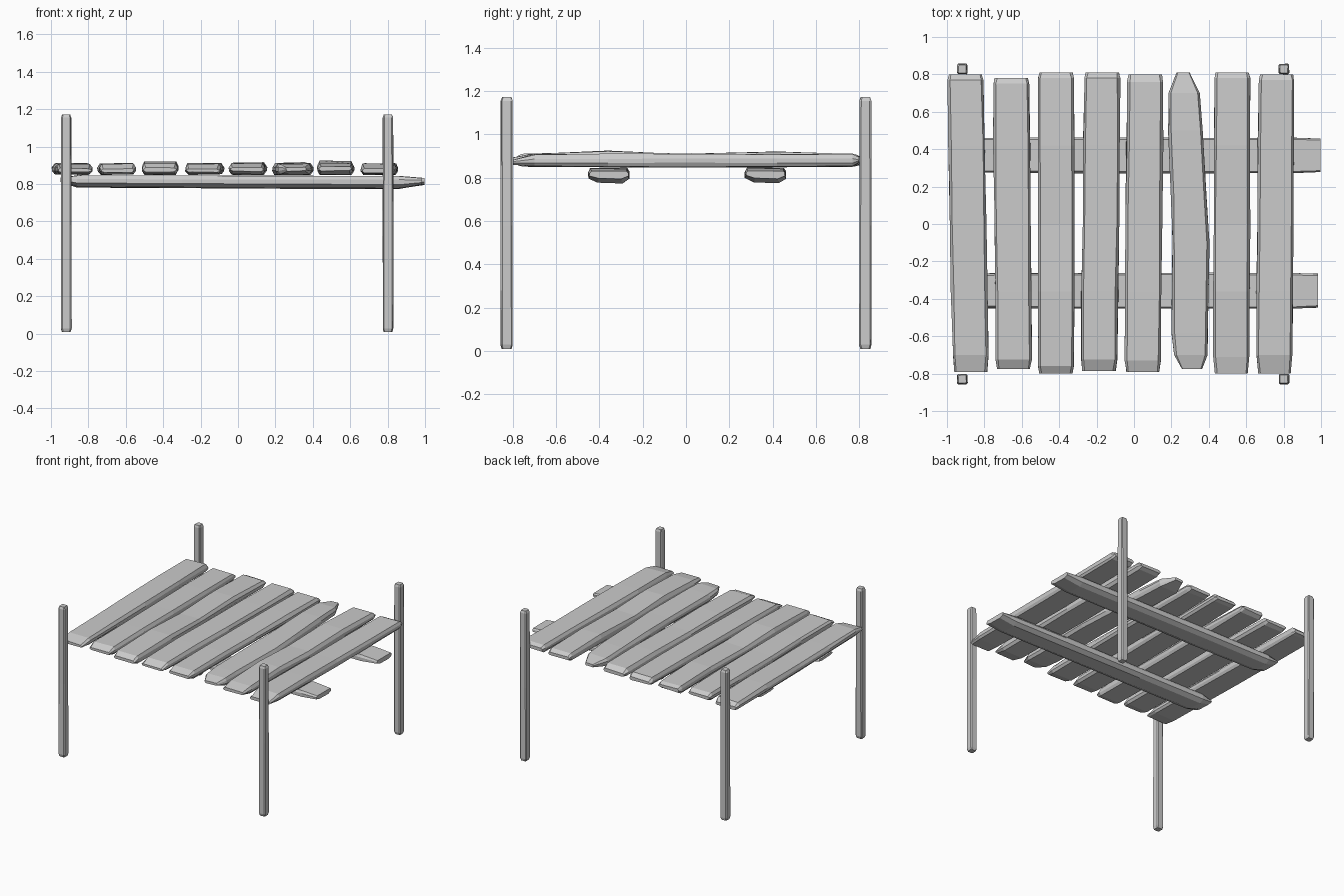
import bpy, bmesh, random
from mathutils import Vector

random.seed(4)

ORDER = {'X': (2, 0, 1), 'Y': (0, 2, 1), 'Z': (0, 1, 2)}


def loft(name, axis, profile, rings, jitter=0.0):
    """Flat-faced bar; each ring is (position, centre_u, centre_v, scale_u, scale_v)."""
    bm = bmesh.new()
    loops = []
    for pos, cu, cv, su, sv in rings:
        loop = []
        for u, v in profile:
            p = (cu + u * su + random.uniform(-jitter, jitter),
                 cv + v * sv + random.uniform(-jitter, jitter), pos)
            loop.append(bm.verts.new(Vector([p[i] for i in ORDER[axis]])))
        loops.append(loop)
    n = len(profile)
    for a, b in zip(loops, loops[1:]):
        for i in range(n):
            j = (i + 1) % n
            bm.faces.new((a[i], a[j], b[j], b[i]))
    bm.faces.new(loops[0])
    bm.faces.new(loops[-1])
    bmesh.ops.recalc_face_normals(bm, faces=bm.faces[:])
    mesh = bpy.data.meshes.new(name)
    bm.to_mesh(mesh)
    bm.free()
    obj = bpy.data.objects.new(name, mesh)
    bpy.context.collection.objects.link(obj)
    return obj


# Deck planks: front x, back x, front y, back y, front bevel, back bevel, crown
plank_profile = [(-1, -0.35), (-0.86, -1), (0.86, -1), (1, -0.35),
                 (1, 0.3), (0.87, 1), (-0.87, 1), (-1, 0.3)]
planks = [
    (-0.873, -0.90, -0.79, 0.80, 0.09, 0.03, 0.000),
    (-0.643, -0.657, -0.775, 0.78, 0.05, 0.03, 0.000),
    (-0.417, -0.417, -0.80, 0.81, 0.04, 0.03, 0.006),
    (-0.187, -0.170, -0.785, 0.81, 0.06, 0.03, 0.000),
    (0.047, 0.060, -0.79, 0.80, 0.06, 0.04, 0.002),
    None,
    (0.520, 0.525, -0.80, 0.81, 0.09, 0.03, 0.007),
    (0.750, 0.762, -0.80, 0.80, 0.10, 0.03, 0.000),
]
HW, HT, DECK = 0.097, 0.030, 0.88
for i, p in enumerate(planks):
    if p is None:
        # Bowed plank with tapered ends
        rings = [(-0.775, 0.31, DECK, 0.055, 0.010), (-0.70, 0.303, DECK, 0.088, 0.028),
                 (-0.58, 0.298, DECK, 0.096, HT), (-0.1, 0.303, DECK, 0.098, HT),
                 (0.15, 0.293, DECK, 0.095, HT), (0.50, 0.275, DECK + 0.002, 0.090, 0.032),
                 (0.70, 0.268, DECK, 0.083, HT), (0.81, 0.265, DECK, 0.035, 0.010)]
    else:
        xf, xb, yf, yb, bf, bb, crown = p

        def ring(y, w, t, dz=0.0):
            f = (y - yf) / (yb - yf)
            return (y, xf + (xb - xf) * f, DECK + dz, HW * w, t)
        rings = [ring(yf, 0.90, 0.010, random.uniform(-0.01, 0.005)),
                 ring(yf + bf, 0.98, HT - 0.002),
                 ring(-0.36, 1.0, HT + crown, crown),
                 ring(0.0, 1.0, HT - 0.001),
                 ring(0.42, 1.0, HT + crown * 0.7, crown * 0.7),
                 ring(yb - bb, 0.98, HT - 0.001),
                 ring(yb, 0.90, 0.012, random.uniform(-0.01, 0.005))]
    loft(f"deck_plank_{i + 1}", 'Y', plank_profile, rings, 0.003)

# Cross beams under the deck
beam_profile = [(-1, 0.45), (-0.9, 1), (0.9, 1), (1, 0.5),
                (1, -0.4), (0.65, -1), (-0.55, -0.9), (-1, -0.3)]
for name, y, x1 in (("front_beam", -0.357, 0.985), ("back_beam", 0.367, 0.998)):
    rings = [(-0.95, y, 0.822, 0.080, 0.010), (-0.86, y, 0.814, 0.092, 0.032),
             (-0.3, y, 0.811, 0.095, 0.033), (0.4, y, 0.809, 0.095, 0.034),
             (0.86, y, 0.808, 0.094, 0.034), (x1, y, 0.814, 0.090, 0.018)]
    loft(name, 'X', beam_profile, rings, 0.002)

# Corner posts
post_profile = [(-1, -0.75), (-0.75, -1), (0.75, -1), (1, -0.75),
                (1, 0.75), (0.75, 1), (-0.75, 1), (-1, 0.75)]
for sx, x in (("left", -0.918), ("right", 0.802)):
    for sy, y in (("front", -0.829), ("back", 0.829)):
        rings = [(0.008, x, y, 0.022, 0.022), (0.028, x, y, 0.028, 0.028),
                 (0.58, x, y, 0.0275, 0.0275),
                 (1.155, x, y, 0.027, 0.027), (1.172, x, y, 0.021, 0.021)]
        loft(f"{sy}_{sx}_post", 'Z', post_profile, rings, 0.0015)
